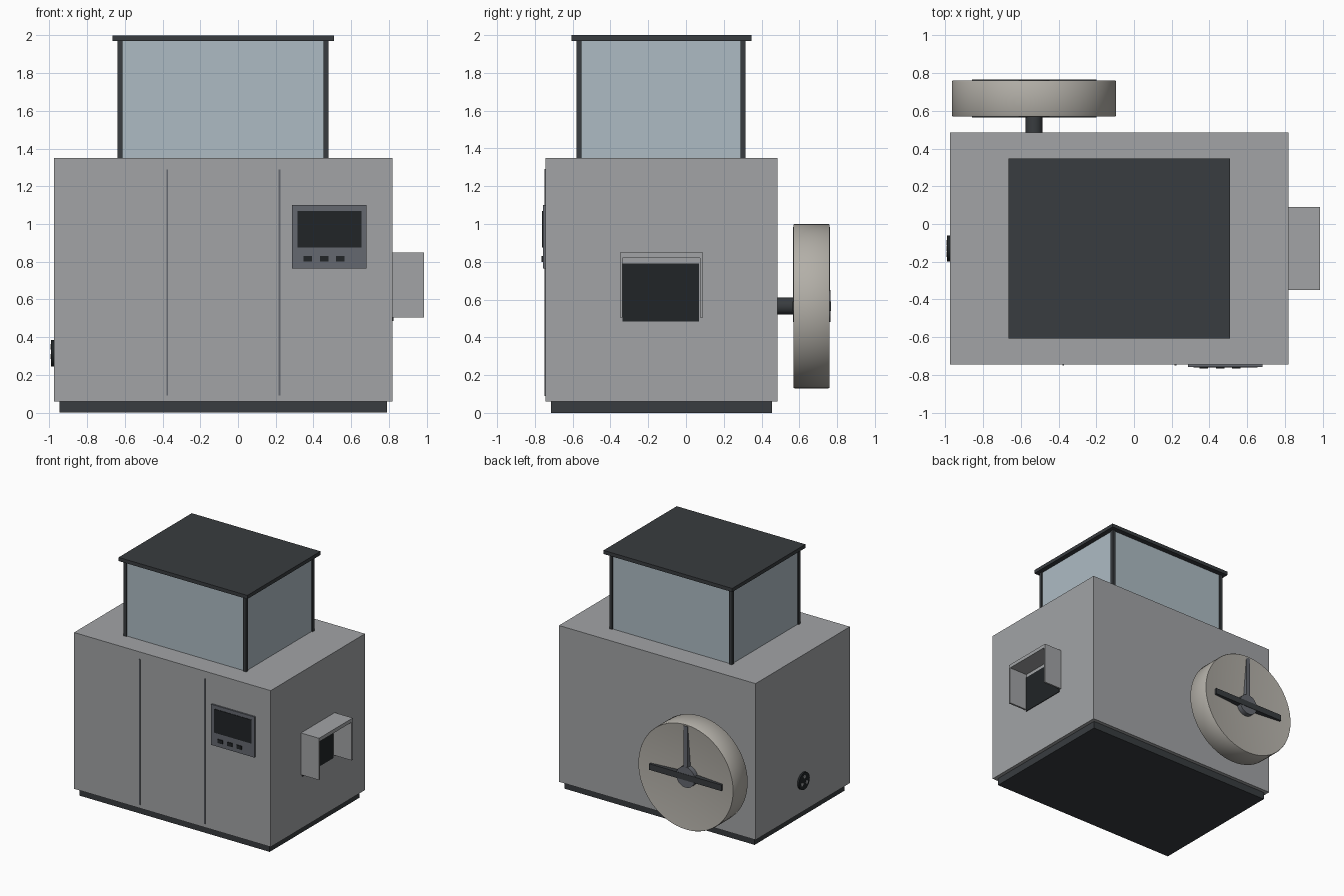
import bpy, bmesh, math
from mathutils import Matrix, Vector

if "Cube" in bpy.data.objects:
    bpy.data.objects.remove(bpy.data.objects["Cube"])

def mat(name, c):
    m = bpy.data.materials.new(name)
    m.diffuse_color = (*c, 1)
    m.use_nodes = True
    m.node_tree.nodes["Principled BSDF"].inputs["Base Color"].default_value = m.diffuse_color
    return m

GREY = mat("body_grey", (0.36, 0.37, 0.38))
DARK = mat("dark_trim", (0.04, 0.045, 0.05))
BLACK = mat("black", (0.015, 0.018, 0.02))
GLASS = mat("pale_glass", (0.42, 0.50, 0.55))
PANEL = mat("panel_grey", (0.13, 0.14, 0.16))
BEIGE = mat("beige_metal", (0.45, 0.43, 0.39))

def finish(name, bm, m):
    bmesh.ops.recalc_face_normals(bm, faces=bm.faces)
    me = bpy.data.meshes.new(name)
    bm.to_mesh(me)
    bm.free()
    me.materials.append(m)
    ob = bpy.data.objects.new(name, me)
    bpy.context.collection.objects.link(ob)
    return ob

def box(name, x, y, z, m):
    lo, hi = zip(x, y, z)
    lo, hi = Vector(lo), Vector(hi)
    bm = bmesh.new()
    bmesh.ops.create_cube(bm, size=1, matrix=Matrix.Translation((lo + hi) / 2) @ Matrix.Diagonal((*(hi - lo), 1)))
    return finish(name, bm, m)

def lathe(name, profile, centre, axis, m, n=48):
    """Spin (radius, height) points around the axis 'X' or 'Y'."""
    bm = bmesh.new()
    vs = [bm.verts.new((r, 0, h)) for r, h in profile]
    es = [bm.edges.new(p) for p in zip(vs, vs[1:])]
    bmesh.ops.spin(bm, geom=vs + es, cent=(0, 0, 0), axis=(0, 0, 1), angle=2 * math.pi, steps=n, use_merge=True)
    bmesh.ops.remove_doubles(bm, verts=bm.verts, dist=1e-5)
    rot = Matrix.Rotation(math.pi / 2, 4, 'Y') if axis == 'X' else Matrix.Rotation(-math.pi / 2, 4, 'X')
    bm.transform(Matrix.Translation(centre) @ rot)
    ob = finish(name, bm, m)
    bpy.context.view_layer.objects.active = ob
    ob.select_set(True)
    bpy.ops.object.shade_smooth_by_angle(angle=math.radians(35))
    ob.select_set(False)
    return ob

def cyl(name, r, h0, h1, centre, axis, m, n=32):
    return lathe(name, [(0, h0), (r, h0), (r, h1), (0, h1)], centre, axis, m, n)

# Cabinet on a recessed plinth
box("plinth", (-0.945, 0.79), (-0.715, 0.455), (0, 0.06), DARK)
box("cabinet", (-0.975, 0.82), (-0.745, 0.485), (0.06, 1.35), GREY)
for i, x in enumerate((-0.375, 0.22)):
    box(f"door_seam_{i}", (x - 0.005, x + 0.005), (-0.749, -0.74), (0.09, 1.29), PANEL)

# Glazed hopper with corner posts and lid
box("hopper_glass", (-0.63, 0.47), (-0.57, 0.305), (1.35, 1.97), GLASS)
for i, x in enumerate((-0.64, 0.453)):
    for j, y in enumerate((-0.58, 0.288)):
        box(f"hopper_post_{i}{j}", (x, x + 0.027), (y, y + 0.027), (1.35, 1.97), DARK)
box("hopper_lid", (-0.665, 0.51), (-0.607, 0.347), (1.97, 2.0), DARK)

# Control panel
box("control_panel", (0.285, 0.68), (-0.758, -0.74), (0.765, 1.10), PANEL)
box("screen", (0.315, 0.655), (-0.762, -0.75), (0.875, 1.07), BLACK)
for i in range(3):
    x = 0.348 + i * 0.086
    box(f"button_{i}", (x, x + 0.045), (-0.765, -0.75), (0.80, 0.83), BLACK)

# Outlet with three-sided hood
box("outlet_opening", (0.81, 0.825), (-0.335, 0.07), (0.485, 0.79), BLACK)
box("hood_top", (0.82, 0.985), (-0.35, 0.09), (0.82, 0.85), GREY)
for i, y in enumerate((-0.35, 0.075)):
    box(f"hood_side_{i}", (0.82, 0.985), (y, y + 0.015), (0.505, 0.82), GREY)

# Dished flywheel on its shaft
C = (-0.53, 0.665, 0.565)
lathe("flywheel", [(0, -0.05), (0.432, -0.095), (0.435, -0.09), (0.435, 0.09), (0.432, 0.095), (0, 0.05)], C, 'Y', BEIGE, 64)
cyl("flywheel_shaft", 0.045, -0.19, 0.06, C, 'Y', DARK)
cyl("flywheel_hub", 0.085, -0.099, 0.099, C, 'Y', PANEL)
box("flywheel_cross_bar", (-0.86, -0.20), (0.565, 0.767), (0.54, 0.59), DARK)
box("flywheel_spoke", (-0.548, -0.512), (0.567, 0.763), (0.60, 0.985), PANEL)

# Power socket on the left side
S = (-0.975, -0.13, 0.315)
cyl("socket", 0.07, -0.015, 0.01, S, 'X', BLACK)
for i in range(3):
    a = math.pi / 2 + i * 2 * math.pi / 3
    cyl(f"socket_pin_{i}", 0.014, -0.018, 0, (S[0], S[1] + 0.035 * math.cos(a), S[2] + 0.035 * math.sin(a)), 'X', GREY, 12)
